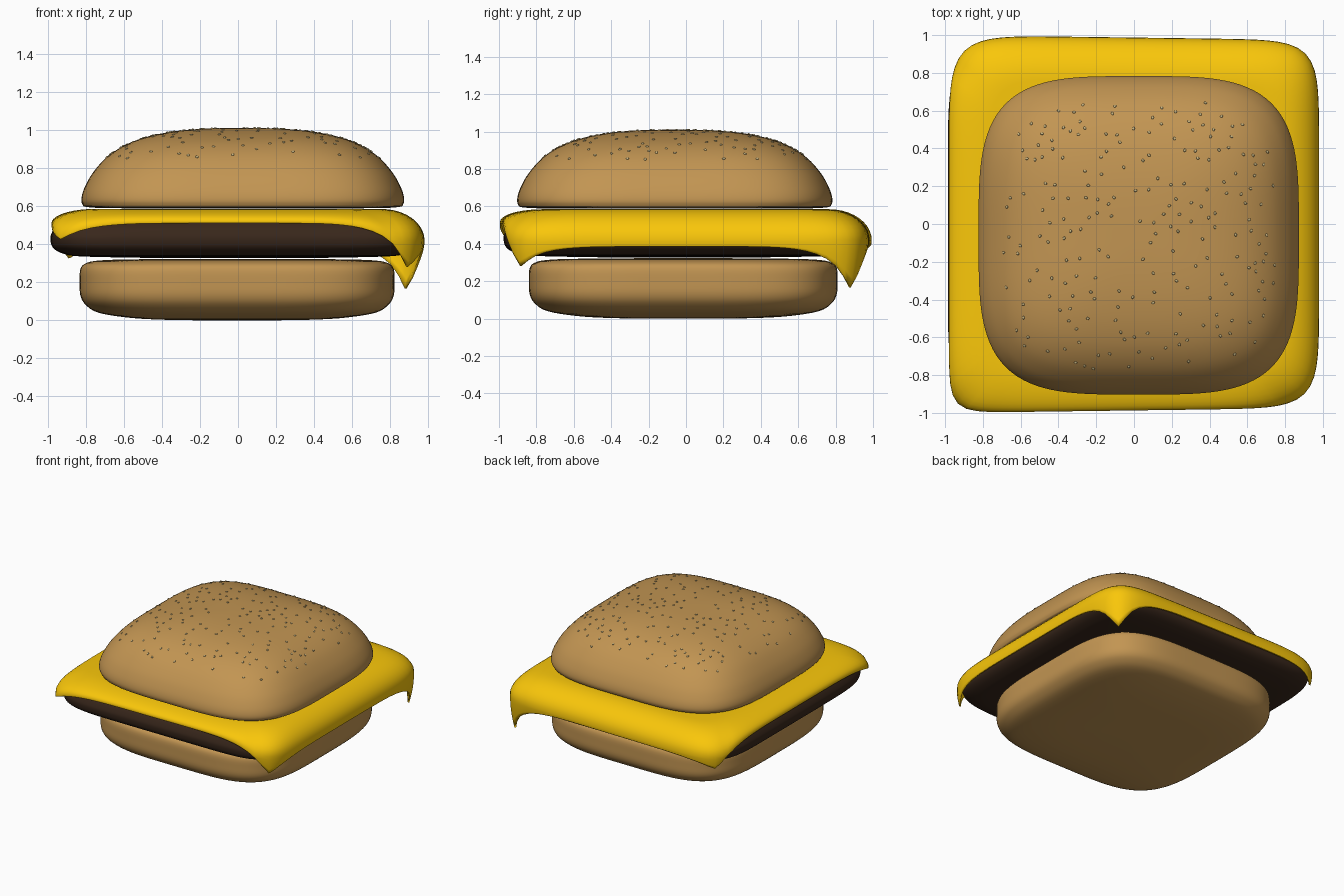
import bpy, bmesh, math, random
from mathutils import Vector, Matrix

if "Cube" in bpy.data.objects:
    bpy.data.objects.remove(bpy.data.objects["Cube"])

SEG = 160


def material(name, rgb):
    m = bpy.data.materials.new(name)
    m.diffuse_color = (*rgb, 1)
    m.use_nodes = True
    m.node_tree.nodes["Principled BSDF"].inputs["Base Color"].default_value = m.diffuse_color
    return m


BUN = material("bun_crust", (0.54, 0.30, 0.085))
MEAT = material("grilled_meat", (0.04, 0.02, 0.011))
CHEESE = material("cheese_yellow", (0.95, 0.57, 0.003))
SEED = material("seed", (0.55, 0.45, 0.22))


def smooth_curve(pts, steps=4):
    """Catmull-Rom refinement of a (radius, z) profile."""
    p = [Vector(q) for q in pts]
    p = [p[0]] + p + [p[-1]]
    out = []
    for a, b, c, d in zip(p, p[1:], p[2:], p[3:]):
        for k in range(steps):
            t = k / steps
            out.append(0.5 * (2 * b + (c - a) * t + (2 * a - 5 * b + 4 * c - d) * t**2
                              + (3 * b - a - 3 * c + d) * t**3))
    return out + [p[-1]]


def squircle(ang, n):
    c, s = math.cos(ang), math.sin(ang)
    r = (abs(c)**n + abs(s)**n) ** (-1 / n)
    return c * r, s * r


def finish(bm, name, mat):
    me = bpy.data.meshes.new(name)
    bm.to_mesh(me)
    bm.free()
    ob = bpy.data.objects.new(name, me)
    bpy.context.collection.objects.link(ob)
    me.materials.append(mat)
    for f in me.polygons:
        f.use_smooth = True
    return ob


def loft(name, mat, rings, top, bottom=None):
    """Skin rings listed from the top down, closed by centre points."""
    bm = bmesh.new()
    rv = [[bm.verts.new(p) for p in ring] for ring in rings]
    for a, b in zip(rv, rv[1:]):
        for j in range(SEG):
            k = (j + 1) % SEG
            bm.faces.new((a[j], b[j], b[k], a[k]))
    t = bm.verts.new(top)
    for j in range(SEG):
        bm.faces.new((t, rv[0][j], rv[0][(j + 1) % SEG]))
    if bottom:
        e = bm.verts.new(bottom)
        for j in range(SEG):
            bm.faces.new((e, rv[-1][(j + 1) % SEG], rv[-1][j]))
    return finish(bm, name, mat)


def cushion(name, mat, centre, half, n, profile):
    """Rounded-square solid from a (relative radius, z) profile."""
    cx, cy = centre
    prof = smooth_curve(profile)
    outline = [squircle(2 * math.pi * j / SEG, n) for j in range(SEG)]
    rings = [[(cx + x * half[0] * r, cy + y * half[1] * r, z) for x, y in outline]
             for r, z in prof]
    loft(name, mat, rings, (cx, cy, prof[0][1]), (cx, cy, prof[-1][1]))
    return prof


# Bottom bun
cushion("bottom_bun", BUN, (-0.005, -0.015), (0.827, 0.825), 4,
        [(0.3, 0.323), (0.7, 0.32), (0.88, 0.314), (0.96, 0.30), (0.995, 0.27), (1, 0.2),
         (0.995, 0.13), (0.96, 0.08), (0.88, 0.04), (0.7, 0.015), (0.5, 0.004), (0.25, 0)])

# Patty
cushion("patty", MEAT, (-0.02, -0.01), (0.965, 0.965), 7.5,
        [(0.4, 0.56), (0.75, 0.558), (0.89, 0.54), (0.965, 0.5), (0.995, 0.455), (1, 0.42),
         (0.985, 0.38), (0.93, 0.35), (0.82, 0.335), (0.4, 0.327)])

# Top bun
TOP_C, TOP_H, TOP_N = (0.025, -0.06), (0.847, 0.842), 3.7
dome = cushion("top_bun", BUN, TOP_C, TOP_H, TOP_N,
               [(0.08, 1.01), (0.25, 1.006), (0.42, 0.993), (0.58, 0.967), (0.72, 0.925),
                (0.84, 0.86), (0.93, 0.775), (0.98, 0.7), (1, 0.645), (0.995, 0.61),
                (0.965, 0.595), (0.8, 0.589), (0.3, 0.588)])

# Cheese slice: edge height per side, corner tip height and squareness
EDGE = {"right": 0.385, "back": 0.40, "left": 0.50, "front": 0.51}
CORNER = {(1, 1): (0.165, 9), (-1, 1): (0.325, 8), (-1, -1): (0.425, 14), (1, -1): (0.28, 8.5)}


def drape(ang):
    """Section of the slice at one angle, from flat top over the edge."""
    c, s = math.cos(ang), math.sin(ang)
    tip, n = CORNER[(1 if c >= 0 else -1, 1 if s >= 0 else -1)]
    x, y = squircle(ang, n)
    if abs(c) > abs(s):
        side = "right" if c > 0 else "left"
    else:
        side = "back" if s > 0 else "front"
    u = min(abs(c), abs(s)) / max(abs(c), abs(s))
    u = 1 - math.sqrt((1 - u)**2 + 0.0009) + 0.03     # soften the very tip
    w = u ** 6
    low = EDGE[side] + (tip - EDGE[side]) * w
    mid = max(low + 0.01, 0.42)
    sec = [(0.3, 0.585), (0.6, 0.585)]
    for k in range(11):
        a = k / 10 * math.pi / 2
        sec.append((0.77 + 0.23 * math.sin(a), mid + (0.585 - mid) * math.cos(a)))
    for k in range(1, 6):
        t = k / 5
        sec.append((1 - 0.10 * (mid - low) * t * t, mid + (low - mid) * t))
    return [(0.98 * x * r, (0.987 - 0.013 * x) * y * r, z) for r, z in sec]


sections = [drape(2 * math.pi * j / SEG) for j in range(SEG)]
cheese = loft("cheese_slice", CHEESE, list(zip(*sections)), (0, 0, 0.585))
solid = cheese.modifiers.new("thickness", "SOLIDIFY")
solid.thickness = 0.012
solid.offset = -1

# Sesame seeds scattered over the dome
random.seed(4)
bm = bmesh.new()
placed = []


def dome_z(x, y):
    r = (abs(x / TOP_H[0])**TOP_N + abs(y / TOP_H[1])**TOP_N) ** (1 / TOP_N)
    for p, q in zip(dome, dome[1:]):
        if p[0] <= r <= q[0]:
            return p[1] + (q[1] - p[1]) * (r - p[0]) / (q[0] - p[0])
    return dome[0][1] if r < 0.1 else 0


while len(placed) < 210:
    x, y = random.uniform(-0.75, 0.77), random.uniform(-0.76, 0.77)
    z = dome_z(x, y)
    if z < 0.85 or any(math.hypot(x - a, y - b) < 0.04 for a, b in placed):
        continue
    placed.append((x, y))
    e = 0.01
    normal = Vector((dome_z(x - e, y) - dome_z(x + e, y), dome_z(x, y - e) - dome_z(x, y + e), 2 * e))
    rot = normal.to_track_quat("Z", "Y").to_matrix().to_4x4()
    m = (Matrix.Translation((TOP_C[0] + x, TOP_C[1] + y, z)) @ rot
         @ Matrix.Rotation(random.uniform(0, 6.28), 4, "Z") @ Matrix.Diagonal((0.009, 0.007, 0.005, 1)))
    bmesh.ops.create_icosphere(bm, subdivisions=2, radius=1, matrix=m)
finish(bm, "sesame_seeds", SEED)
